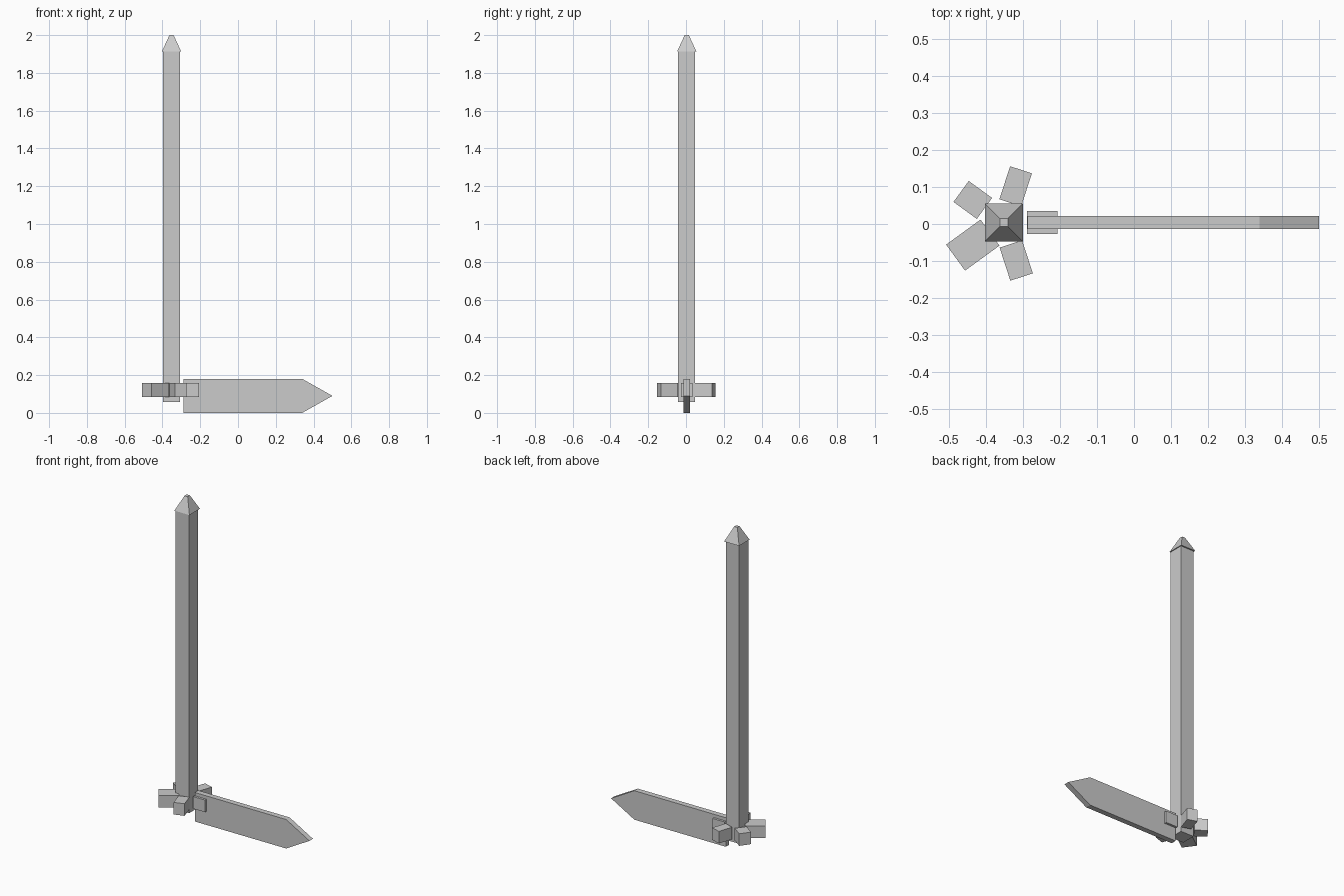
import bpy, bmesh
from math import cos, sin, radians
from mathutils import Matrix, Vector

if "Cube" in bpy.data.objects:
    bpy.data.objects.remove(bpy.data.objects["Cube"])

PX, PY = -0.352, 0.004   # post axis


def finish(name, bm):
    bmesh.ops.recalc_face_normals(bm, faces=bm.faces)
    mesh = bpy.data.meshes.new(name)
    bm.to_mesh(mesh)
    bm.free()
    obj = bpy.data.objects.new(name, mesh)
    bpy.context.collection.objects.link(obj)
    return obj


def box(name, size, loc, angle=0.0):
    bm = bmesh.new()
    bmesh.ops.create_cube(bm, size=1)
    bmesh.ops.scale(bm, vec=size, verts=bm.verts)
    obj = finish(name, bm)
    obj.location = loc
    obj.rotation_euler.z = angle
    return obj


# Square post
box("post", (0.092, 0.09, 1.857), (PX, PY - 0.002, 0.058 + 1.857 / 2))

# Tapered cap with a slight overhang
bm = bmesh.new()
bmesh.ops.create_cube(bm, size=1)
for v in bm.verts:
    half = 0.011 if v.co.z > 0 else 0.0515
    v.co = Vector((half * (1 if v.co.x > 0 else -1),
                   half * (1 if v.co.y > 0 else -1),
                   2.0 if v.co.z > 0 else 1.912))
bmesh.ops.translate(bm, vec=(PX, PY, 0), verts=bm.verts)
finish("post_cap", bm)

# Ring of blocks around the base: radial length, width, distance
blocks = [(0.082, 0.062, 0.104), (0.094, 0.062, 0.103), (0.078, 0.070, 0.104),
          (0.115, 0.087, 0.104), (0.094, 0.064, 0.108)]
for i, (length, width, dist) in enumerate(blocks):
    a = radians(72 * i)
    box(f"base_block_{i + 1}", (length, width, 0.075),
        (PX + dist * cos(a), PY + dist * sin(a), 0.122), a)

# Arrow-shaped sign board, extruded through its thickness
profile = [(-0.288, 0.0), (0.34, 0.0), (0.5, 0.09), (0.34, 0.18), (-0.288, 0.18)]
bm = bmesh.new()
face = bm.faces.new([bm.verts.new((x, PY - 0.017, z)) for x, z in profile])
ext = bmesh.ops.extrude_face_region(bm, geom=[face])
bmesh.ops.translate(bm, vec=(0, 0.034, 0),
                    verts=[g for g in ext["geom"] if isinstance(g, bmesh.types.BMVert)])
finish("arrow_board", bm)
